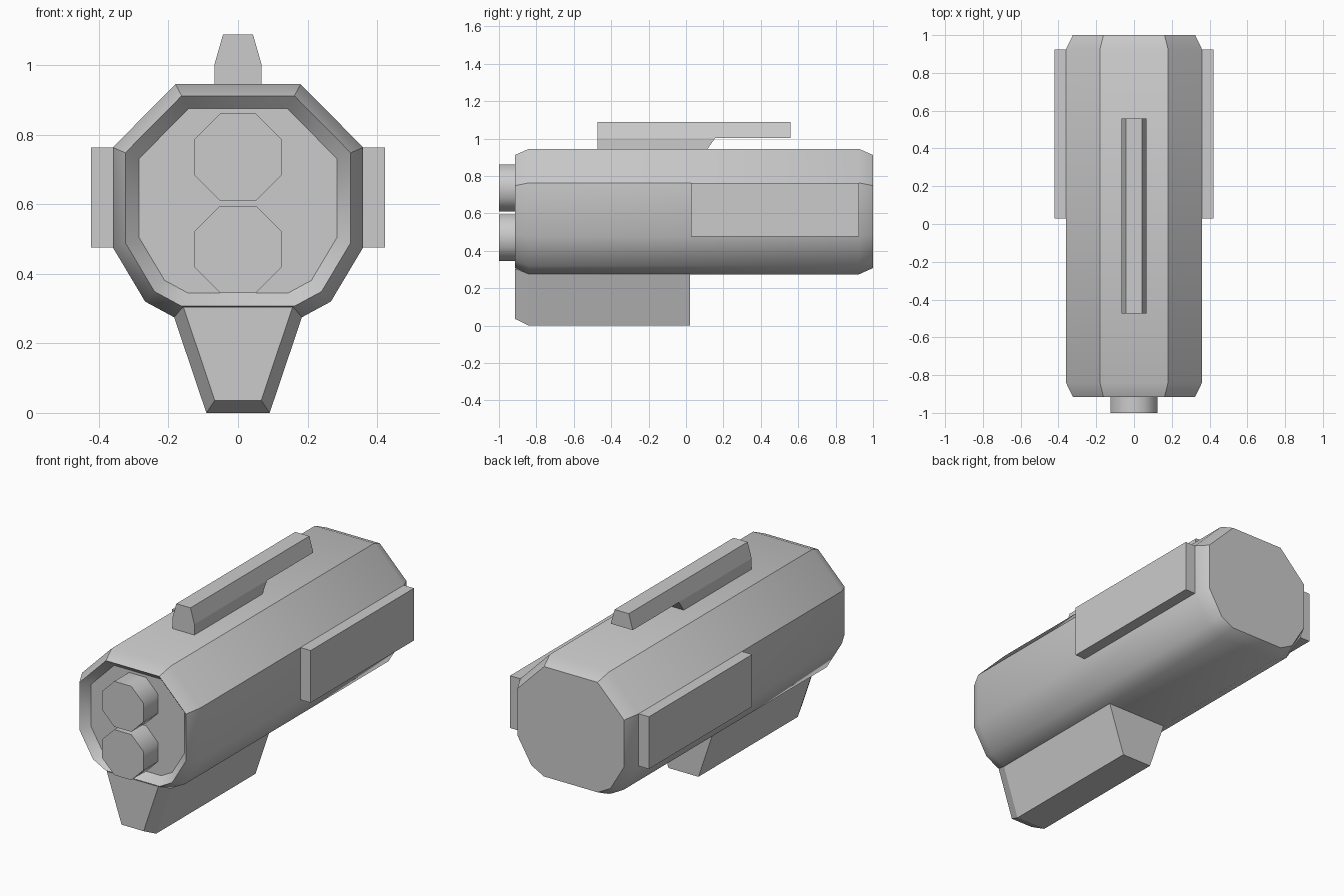
import bpy, bmesh, math

if "Cube" in bpy.data.objects:
    bpy.data.objects.remove(bpy.data.objects["Cube"])


def loft(bm, rings):
    """Skin a list of equal-length closed rings and cap both ends."""
    rows = [[bm.verts.new(p) for p in ring] for ring in rings]
    n = len(rows[0])
    for a, b in zip(rows, rows[1:]):
        for i in range(n):
            j = (i + 1) % n
            bm.faces.new((a[i], a[j], b[j], b[i]))
    bm.faces.new(rows[0])
    bm.faces.new(rows[-1])


def finish(name, bm, angle=None):
    bmesh.ops.recalc_face_normals(bm, faces=bm.faces)
    me = bpy.data.meshes.new(name)
    bm.to_mesh(me)
    bm.free()
    if angle:
        me.shade_smooth()
        me.set_sharp_from_angle(angle=math.radians(angle))
    ob = bpy.data.objects.new(name, me)
    bpy.context.collection.objects.link(ob)
    return ob


def part(name, rings, angle=None):
    bm = bmesh.new()
    loft(bm, rings)
    return finish(name, bm, angle)


# Main housing: ten-sided section, chamfered ends, dished front
half = [(0.18, 0.945), (0.36, 0.763), (0.36, 0.476), (0.267, 0.32), (0.182, 0.274)]
section = half + [(-x, z) for x, z in reversed(half)]
MID = 0.61
steps = [(-0.872, 0.79), (-0.915, 0.9), (-0.84, 1), (0.925, 1), (1.0, 0.9)]
part("housing", [[(x * s, y, MID + (z - MID) * s) for x, z in section]
                 for y, s in steps], 35)

# Two octagonal lenses
for name, zc in (("upper_lens", 0.735), ("lower_lens", 0.47)):
    r = 0.125 / math.cos(math.pi / 8)
    octo = [(r * math.cos(math.pi / 8 + k * math.pi / 4),
             zc + r * math.sin(math.pi / 8 + k * math.pi / 4)) for k in range(8)]
    part(name, [[(x, y, z) for x, z in octo] for y in (-1.0, -0.865)], 50)


def trapezoid(y, top, z1, bottom, z0):
    return [(-top, y, z1), (top, y, z1), (bottom, y, z0), (-bottom, y, z0)]


# Tapered lower fin with chamfered front
part("lower_fin", [trapezoid(-0.915, 0.157, 0.305, 0.067, 0.036),
                   trapezoid(-0.84, 0.184, 0.276, 0.091, 0.0),
                   trapezoid(0.022, 0.184, 0.276, 0.091, 0.0)])

# Top rail: overhanging tapered bar on a shorter foot
bm = bmesh.new()
W, ZM = 0.067, 1.004
loft(bm, [trapezoid(y, 0.043, 1.088, W, ZM) for y in (-0.474, 0.558)])
loft(bm, [trapezoid(-0.474, W, ZM, W, 0.942),
          [(-W, 0.157, ZM), (W, 0.157, ZM), (W, 0.113, 0.942), (-W, 0.113, 0.942)]])
finish("top_rail", bm)

# Side plates
for name, s in (("right_plate", 1), ("left_plate", -1)):
    part(name, [[(s * x, y, z) for x, z in
                 ((0.35, 0.476), (0.422, 0.476), (0.422, 0.763), (0.35, 0.763))]
                for y in (0.028, 0.925)])
